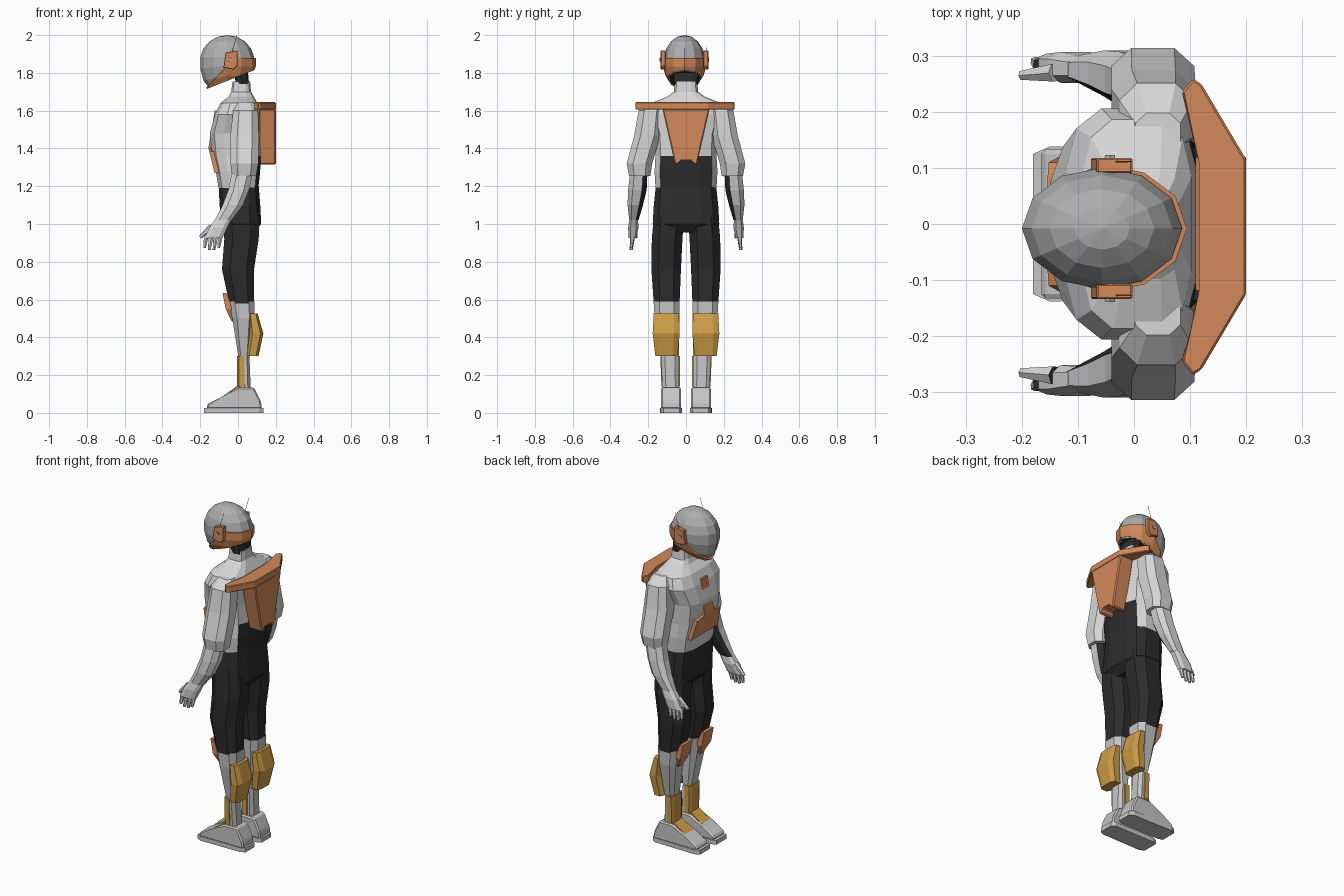
import bpy, bmesh
from math import cos, sin, pi, copysign
from mathutils import Vector, Matrix

if "Cube" in bpy.data.objects:
    bpy.data.objects.remove(bpy.data.objects["Cube"])


def material(name, r, g, b):
    m = bpy.data.materials.new(name)
    m.use_nodes = True
    m.diffuse_color = (r, g, b, 1)
    bsdf = next(n for n in m.node_tree.nodes if n.type == "BSDF_PRINCIPLED")
    bsdf.inputs["Base Color"].default_value = (r, g, b, 1)
    return m


SUIT = material("suit light grey", .68, .68, .68)
BOOT = material("boot grey", .56, .56, .56)
DOME = material("dome grey", .42, .42, .42)
DARK = material("black cloth", .025, .025, .025)
ORANGE = material("orange", .65, .25, .1)
YELLOW = material("yellow", .62, .34, .06)


def finish(name, bm, mats, rule=None):
    """Turn a bmesh into an object; rule picks a material index per face."""
    bmesh.ops.recalc_face_normals(bm, faces=bm.faces)
    if rule:
        for f in bm.faces:
            f.material_index = rule(f.normal, f.calc_center_median())
    me = bpy.data.meshes.new(name)
    bm.to_mesh(me)
    bm.free()
    for m in mats:
        me.materials.append(m)
    ob = bpy.data.objects.new(name, me)
    bpy.context.collection.objects.link(ob)
    return ob


def tube(name, rings, mats, n=8, power=.7, s=1, rule=None):
    """Loft rounded cross-sections (z, x0, x1, y0, y1), s mirrors across y."""
    bm = bmesh.new()
    loops = []
    for z, x0, x1, y0, y1 in rings:
        loop = []
        for i in range(n):
            a = 2 * pi * (i + .5) / n
            c, d = (copysign(abs(v) ** power, v) for v in (cos(a), sin(a)))
            loop.append(bm.verts.new(((x0 + x1) / 2 + c * (x1 - x0) / 2,
                                      s * ((y0 + y1) / 2 + d * (y1 - y0) / 2), z)))
        loops.append(loop)
    for a, b in zip(loops, loops[1:]):
        for i in range(n):
            j = (i + 1) % n
            bm.faces.new((a[i], a[j], b[j], b[i]))
    bm.faces.new(loops[0])
    bm.faces.new(loops[-1])
    return finish(name, bm, mats, rule)


def prism(name, outline, lo, hi, mat, to_point, bevel=0):
    """Extrude a 2D outline between lo and hi; to_point maps (u, v, depth)."""
    bm = bmesh.new()
    a, b = ([bm.verts.new(to_point(u, v, d)) for u, v in outline] for d in (lo, hi))
    bm.faces.new(a)
    bm.faces.new(b)
    for i in range(len(a)):
        j = (i + 1) % len(a)
        bm.faces.new((a[i], a[j], b[j], b[i]))
    if bevel:
        bmesh.ops.bevel(bm, geom=bm.edges[:], offset=bevel, segments=1, affect='EDGES')
    return finish(name, bm, [mat])


def rod(name, a, b, r0, r1, mats, rule=None):
    a, b = Vector(a), Vector(b)
    bm = bmesh.new()
    bmesh.ops.create_cone(bm, cap_ends=True, segments=6, radius1=r0, radius2=r1, depth=(b - a).length)
    rot = (b - a).to_track_quat('Z', 'Y').to_matrix().to_4x4()
    bm.transform(Matrix.Translation((a + b) / 2) @ rot)
    return finish(name, bm, mats, rule)


def side(u, v, d):
    return (u, d, v)


def top(u, v, d):
    return (u, v, d)


def back(u, v, d):
    return (d, u, v)


def sym(rings):
    return [(z, x0, x1, -w, w) for z, x0, x1, w in rings]


# Torso with a black lower back panel, and hips
tube("torso", sym([(1.19, -.105, .11, .165), (1.28, -.12, .12, .17), (1.36, -.14, .122, .165),
                   (1.48, -.152, .12, .17), (1.58, -.125, .115, .21), (1.64, -.095, .105, .19),
                   (1.675, -.05, .085, .1), (1.70, -.037, .07, .066), (1.755, -.03, .065, .06)]),
     [SUIT, DARK], 12, .6, rule=lambda n, c: int(n.x > .9 and c.z < 1.36))
tube("hips", sym([(1.2, -.104, .112, .163), (1.1, -.1, .12, .174), (1, -.09, .125, .18),
                  (.955, -.05, .09, .1)]), [DARK], 12, .6)
tube("neck", sym([(1.74, -.012, .06, .066), (1.85, -.03, .05, .075)]), [DARK], 10)

# Chest strip widening into the belly plate
strip = [(-.03, 1.6), (-.045, 1.4), (-.11, 1.385), (-.125, 1.27)]
bm = bmesh.new()
rows = []
for (y, z), x in zip(strip, (-.123, -.157, -.152, -.124)):
    rows.append([bm.verts.new((x + dx, sy * y, z)) for sy, dx in ((1, 0), (-1, 0), (-1, .045), (1, .045))])
for a, b in zip(rows, rows[1:]):
    for i in range(4):
        bm.faces.new((a[i], a[i - 1], b[i - 1], b[i]))
bm.faces.new(rows[0])
bm.faces.new(rows[-1])
finish("chest_plate", bm, [ORANGE])

# Backpack: winged top slab over a tapered body
wing = [(.2, .12), (.12, .255), (.105, .264), (.085, .24), (.12, .115)]
prism("backpack_top", [(x, y - .005) for x, y in wing] + [(x, -y - .005) for x, y in reversed(wing)],
      1.605, 1.645, ORANGE, top, .004)
half = [(.125, 1.61), (.058, 1.315), (.04, 1.315), (.032, 1.345)]
prism("backpack_body", half + [(-y, z) for y, z in reversed(half)], .11, .2, ORANGE, back, .006)


# Helmet
HEAD_Y = -.008
DIAGONAL = Vector((1, 0, -1)).normalized()


def helmet_part(name, mats, grow, shell):
    bm = bmesh.new()
    bmesh.ops.create_uvsphere(bm, u_segments=12, v_segments=9, radius=1)
    centre = Vector((-.057, HEAD_Y, 1.86))
    for v in bm.verts:
        v.co = centre + Vector((v.co.x * .145, v.co.y * .11, v.co.z * .14)) * grow
        if v.co.x < centre.x and v.co.z < centre.z:      # chin drop
            v.co.z += (v.co.x - centre.x) * .5 * (centre.z - v.co.z) / .14

    def cut(point, normal, clear):
        bmesh.ops.bisect_plane(bm, geom=bm.verts[:] + bm.edges[:] + bm.faces[:], dist=1e-5,
                               plane_co=point, plane_no=normal, clear_outer=clear)
    cut((-.165, 0, 1.715), (.095, 0, -.24), True)
    if shell:
        cut((0, 0, 1.88), (0, 0, 1), True)
        cut((-.17, 0, 1.72), -DIAGONAL, True)
        ob = finish(name, bm, mats)
        mod = ob.modifiers.new("thickness", 'SOLIDIFY')
        mod.thickness = .012
    else:
        caps = bmesh.ops.holes_fill(bm, edges=[e for e in bm.edges if e.is_boundary], sides=0)["faces"]
        for f in caps:
            f.material_index = 1
        finish(name, bm, mats)


helmet_part("helmet_dome", [DOME, DARK], 1, False)
helmet_part("helmet_shell", [ORANGE], 1.06, True)

# Paired parts; the figure faces -x, so its right is +y
for s, tag in ((1, "right"), (-1, "left")):
    ear = HEAD_Y + s * .119
    prism(tag + "_ear_pad", [(-.066, 1.908), (-.003, 1.918), (-.003, 1.838), (-.024, 1.818), (-.077, 1.828)],
          ear - s * .02, ear + s * .007, ORANGE, side, .003)
    rod(tag + "_ear_stud", (-.043, ear, 1.87), (-.043, ear + s * .012, 1.87), .012, .01, [DOME])
    rod(tag + "_antenna", (-.035, ear, 1.9), (-.005, ear, 2), .0015, .001, [ORANGE])

    # Arm
    tube(tag + "_sleeve", [(1.645, 0, .085, .12, .2), (1.6, -.03, .11, .12, .255), (1.47, -.045, .115, .13, .278),
                           (1.32, -.045, .112, .175, .318), (1.255, -.035, .1, .185, .305)], [SUIT], 8, .75, s)
    tube(tag + "_forearm", [(1.3, -.03, .09, .2, .295), (1.18, -.055, .062, .205, .31),
                            (1.1, -.085, .03, .225, .312), (1.02, -.125, -.03, .25, .302)],
         [SUIT, DARK], 8, .8, s, lambda n, c: int(n.y * s < -.2))
    tube(tag + "_hand", [(1.03, -.12, -.03, .253, .3), (.98, -.155, -.055, .25, .308),
                         (.925, -.18, -.08, .262, .305)], [SUIT], 8, .7, s)
    for i in range(4):
        x = -.167 + i * .025
        rod(f"{tag}_finger_{i + 1}", (x, s * .283, .94), (x - .01, s * .29, .875 - .012 * (i in (1, 2))),
            .014, .008, [SUIT, DARK], lambda n, c: int(n.z < -.7))
    rod(tag + "_thumb", (-.14, s * .27, .985), (-.2, s * .265, .93), .018, .009,
        [SUIT, DARK], lambda n, c: int(n.x < -.6 and n.z < -.5))

    # Leg
    tube(tag + "_thigh", [(1.04, -.09, .12, .005, .175), (.92, -.078, .115, .014, .186),
                          (.76, -.09, .09, .022, .188), (.58, -.05, .09, .03, .175)], [DARK], 8, .75, s)
    tube(tag + "_shin", [(.59, -.05, .092, .03, .174), (.5, -.033, .088, .032, .17),
                         (.3, 0, .062, .035, .135), (.11, -.005, .07, .035, .127)], [BOOT], 8, .65, s)
    tube(tag + "_knee_pad", [(.635, -.083, -.06, .05, .152), (.55, -.068, -.025, .05, .152),
                             (.485, -.035, -.015, .08, .122)], [ORANGE], 4, .4, s)
    tube(tag + "_calf_guard", [(.525, .055, .105, .034, .174), (.42, .06, .136, .03, .18),
                               (.3, .045, .11, .042, .165)], [YELLOW], 8, .6, s)
    tube(tag + "_shin_guard", [(.3, -.005, .043, .03, .138), (.14, -.005, .043, .03, .132)], [YELLOW], 8, .5, s)

    # Foot
    prism(tag + "_instep_plate", [(-.075, .082), (-.075, .092), (.005, .15), (.02, .135)],
          s * .042, s * .12, YELLOW, side)
    prism(tag + "_shoe", [(-.165, .02), (-.165, .045), (-.085, .086), (0, .135), (.085, .135), (.122, .06), (.126, .02)],
          s * .027, s * .133, BOOT, side, .008)
    prism(tag + "_sole", [(-.18, .03), (-.18, .125), (-.15, .138), (.11, .134), (.135, .12), (.135, .035), (.11, .02), (-.15, .02)],
          0, .026, BOOT, lambda u, v, d: (u, s * v, d))
